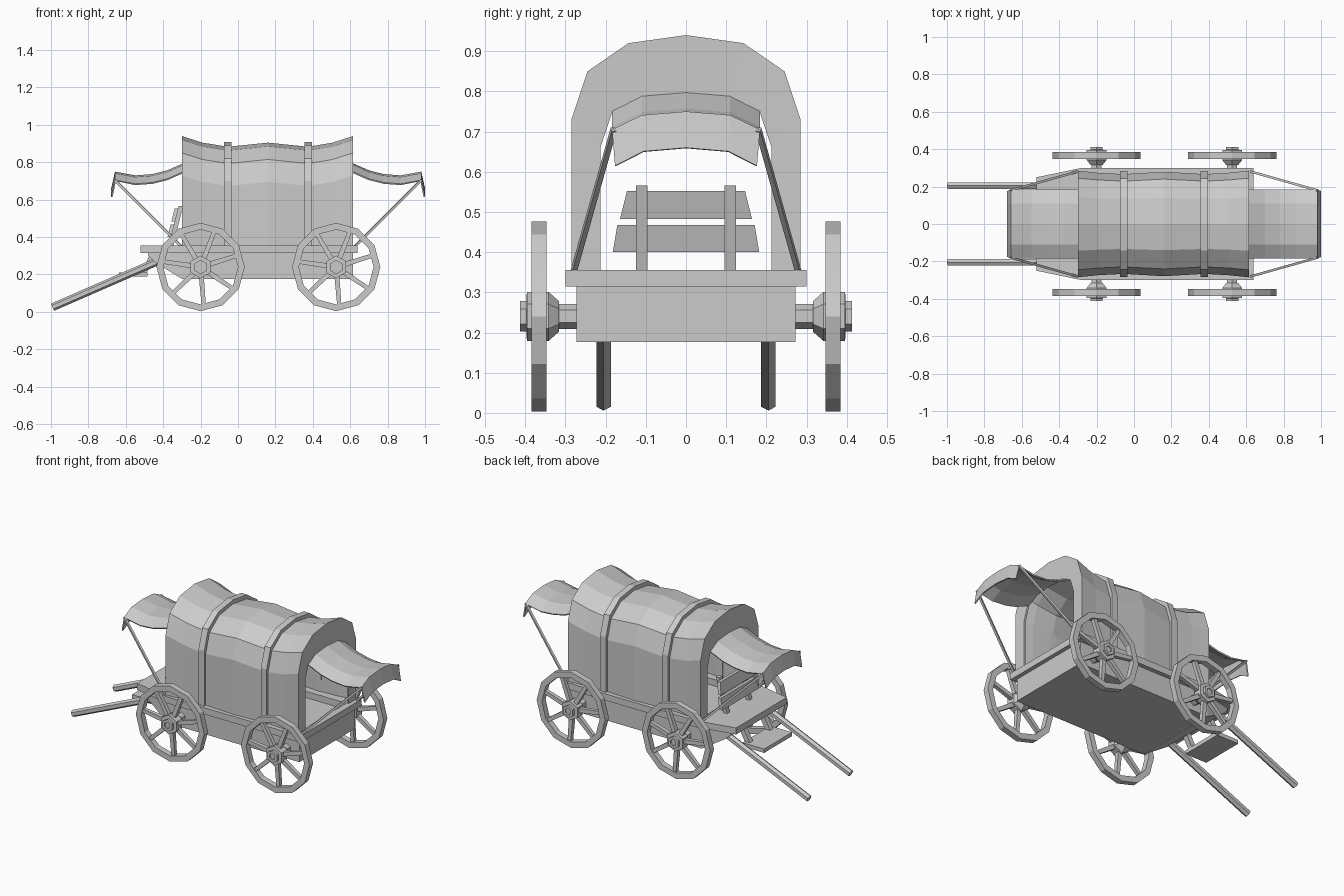
import bpy, bmesh, math
from mathutils import Vector

if "Cube" in bpy.data.objects:
    bpy.data.objects.remove(bpy.data.objects["Cube"])

mat = bpy.data.materials.new("light grey")
mat.diffuse_color = (0.6, 0.6, 0.6, 1)
mat.use_nodes = True
mat.node_tree.nodes["Principled BSDF"].inputs["Base Color"].default_value = mat.diffuse_color


def make(name, verts, faces, thick=0):
    me = bpy.data.meshes.new(name)
    me.from_pydata([tuple(v) for v in verts], [], faces)
    me.materials.append(mat)
    if not thick:
        bm = bmesh.new()
        bm.from_mesh(me)
        bmesh.ops.recalc_face_normals(bm, faces=bm.faces)
        bm.to_mesh(me)
        bm.free()
    ob = bpy.data.objects.new(name, me)
    bpy.context.collection.objects.link(ob)
    if thick:
        m = ob.modifiers.new("thickness", "SOLIDIFY")
        m.thickness, m.offset = thick, -1
    return ob


def skin(name, rings, closed=True, thick=0):
    """Bridge successive rings of points; closed rings get end caps."""
    n = len(rings[0])
    faces = [(i*n + j, (i+1)*n + j, (i+1)*n + (j+1) % n, i*n + (j+1) % n)
             for i in range(len(rings)-1) for j in range(n if closed else n-1)]
    if closed:
        faces += [tuple(range(n)), tuple(range((len(rings)-1)*n, len(rings)*n))]
    return make(name, [v for r in rings for v in r], faces, thick)


def bar(name, p, q, r, sides=4, start=45, r2=None):
    p, q = Vector(p), Vector(q)
    rot = (q-p).to_track_quat('Z', 'Y')
    angs = [math.radians(start + 360*k/sides) for k in range(sides)]
    return skin(name, [[c + rot @ Vector((math.cos(a)*s, math.sin(a)*s, 0)) for a in angs]
                       for c, s in ((p, r), (q, r2 or r))])


def box(name, x0, x1, y0, y1, z0, z1):
    return skin(name, [[(x0, y0, z), (x1, y0, z), (x1, y1, z), (x0, y1, z)] for z in (z0, z1)])


def arch(half):
    return [(-y, z) for y, z in half] + [(y, z) for y, z in half[-2::-1]]


# wagon body, narrowing and rising at the front
def section(x, w, z0):
    return [(x, -w, z0), (x, w, z0), (x, w, 0.316), (x, -w, 0.316)]


skin("body", [section(0.615, 0.273, 0.177), section(-0.3, 0.273, 0.177),
              section(-0.44, 0.24, 0.262), section(-0.48, 0.23, 0.30)])

# driver platform and rim rails
plan = [(-0.28, -0.3), (-0.28, 0.3), (-0.52, 0.25), (-0.52, -0.25)]
skin("platform", [[(x, y, z) for x, y in plan] for z in (0.315, 0.356)])
box("rear_rail", 0.6, 0.64, -0.3, 0.3, 0.315, 0.356)
for s in (-1, 1):
    box("side_rail", -0.28, 0.6, min(s*0.3, s*0.21), max(s*0.3, s*0.21), 0.315, 0.356)

# canvas cover with end walls
outer = arch([(0.285, 0.355), (0.285, 0.73), (0.245, 0.85), (0.143, 0.92), (0, 0.94)])
inner = arch([(0.213, 0.355), (0.213, 0.66), (0.183, 0.75), (0.11, 0.788), (0, 0.797)])


def cover_ring(x, s, dz):
    return [(x, y*s, z + dz*(z > 0.4)) for y, z in outer]


stations = [(-0.3, 1, 0), (-0.19, 0.96, -0.035), (-0.055, 0.935, -0.057), (0.16, 0.98, -0.035),
            (0.375, 0.935, -0.057), (0.505, 0.96, -0.035), (0.615, 1, 0)]
skin("canvas_cover", [[(-0.298, y, z) for y, z in inner]] + [cover_ring(*s) for s in stations]
     + [[(0.613, y, z) for y, z in inner]], False, 0.012)

# hoops over the canvas
for x in (-0.055, 0.375):
    skin("hoop", [cover_ring(x-0.02, 0.99, -0.031), cover_ring(x+0.02, 0.99, -0.031)], False, 0.03)

# awnings front and back, with hanging lip
curve = [(0.61, 0.797, 1), (0.70, 0.757, 1), (0.78, 0.737, 1), (0.87, 0.73, 1),
         (0.98, 0.75, 1), (1.0, 0.66, 0.96)]
drop = arch([(0.184, -0.045), (0.11, -0.009), (0, 0)])
rear = [[(x, y*w, z+d) for y, d in drop] for x, z, w in curve]
skin("rear_awning", rear, False, 0.008)
skin("front_awning", [[(0.322-x, y, z) for x, y, z in r] for r in rear[::-1]], False, 0.008)

# awning struts
for s in (-1, 1):
    bar("rear_strut", (0.625, s*0.28, 0.35), (0.98, s*0.18, 0.705), 0.009)
    bar("front_strut", (-0.303, s*0.28, 0.35), (-0.658, s*0.18, 0.705), 0.009)


# seat back: two posts and two tapered slats
def lean(z):
    return -0.358 + 0.25*(z-0.355)


for s in (-1, 1):
    y0 = s*0.11
    skin("seat_post", [[(lean(z)+a, y0+b, z) for a, b in
                        ((-.012, -.014), (.012, -.014), (.012, .014), (-.012, .014))]
                       for z in (0.35, 0.566)])
for z0, w0, z1, w1 in ((0.40, 0.182, 0.467, 0.171), (0.483, 0.164, 0.552, 0.147)):
    skin("seat_slat", [[(lean(z)-0.03, -w, z), (lean(z)-0.01, -w, z),
                        (lean(z)-0.01, w, z), (lean(z)-0.03, w, z)]
                       for z, w in ((z0, w0), (z1, w1))])

# step with brackets
box("step", -0.635, -0.485, -0.137, 0.137, 0.188, 0.212)
for s in (-1, 1):
    bar("step_bracket", (-0.51, s*0.1, 0.2), (-0.45, s*0.1, 0.31), 0.022)
    # draught shafts
    bar("shaft", (-0.40, s*0.205, 0.283), (-0.992, s*0.205, 0.025), 0.021, 6, 90)

# axles and wheels
R, CZ = 0.236, 0.24
for cx in (-0.20, 0.525):
    bar("axle", (cx, -0.33, CZ), (cx, 0.33, CZ), 0.031, 6, 90)
    for s in (-1, 1):
        def circle(r, y, n):
            return [(cx + r*math.sin(2*math.pi*k/n), s*y, CZ + r*math.cos(2*math.pi*k/n))
                    for k in range(n)]
        # rim: square section swept round, joined end to start
        loops = [circle(R, 0.347, 12), circle(R, 0.384, 12),
                 circle(0.2, 0.384, 12), circle(0.2, 0.347, 12)]
        make("wheel_rim", [v for l in loops for v in l],
             [(i*12+j, (i+1) % 4*12+j, (i+1) % 4*12+(j+1) % 12, i*12+(j+1) % 12)
              for i in range(4) for j in range(12)])
        skin("wheel_hub", [circle(r, y, 6) for r, y in
                           ((0.038, 0.316), (0.061, 0.342), (0.061, 0.396), (0.038, 0.397),
                            (0.038, 0.413), (0.02, 0.413), (0.02, 0.405))])
        for k in range(7):
            a = math.radians(17.5 + 360*k/7)
            d = Vector((math.cos(a), 0, math.sin(a)))
            c = Vector((cx, s*0.3655, CZ))
            bar("spoke", c + d*0.04, c + d*0.205, 0.019, r2=0.016)
